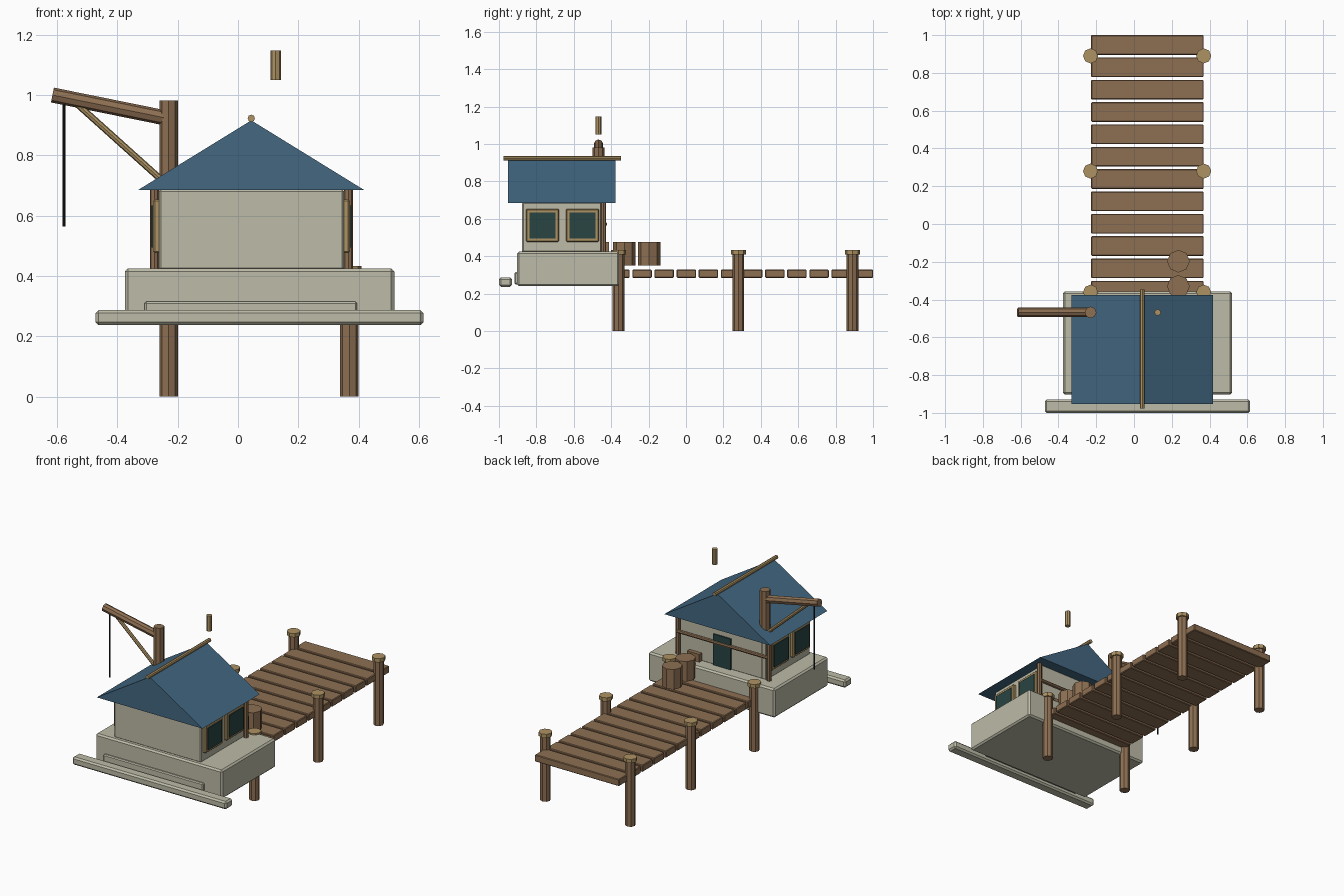
import bpy
import bmesh
from mathutils import Vector

default = bpy.data.objects.get("Cube")
if default:
    bpy.data.objects.remove(default, do_unlink=True)


def material(name, rgb):
    mat = bpy.data.materials.new(name)
    mat.use_nodes = True
    mat.diffuse_color = (*rgb, 1)
    mat.node_tree.nodes["Principled BSDF"].inputs["Base Color"].default_value = (*rgb, 1)
    return mat


STONE = material("pale stone", (0.51, 0.50, 0.39))
WOOD = material("brown wood", (0.27, 0.16, 0.085))
TAN = material("light timber", (0.42, 0.29, 0.125))
BLUE = material("blue roof", (0.056, 0.137, 0.22))
GLASS = material("dark teal", (0.021, 0.058, 0.055))
ROPE = material("dark rope", (0.01, 0.013, 0.01))


def finish(name, bm, mat):
    bmesh.ops.recalc_face_normals(bm, faces=bm.faces)
    mesh = bpy.data.meshes.new(name)
    bm.to_mesh(mesh)
    bm.free()
    mesh.materials.append(mat)
    obj = bpy.data.objects.new(name, mesh)
    bpy.context.collection.objects.link(obj)
    return obj


def box(name, xs, ys, zs, mat, bevel=0.0):
    """Box given by its extents on each axis."""
    bm = bmesh.new()
    bmesh.ops.create_cube(bm, size=1)
    for v in bm.verts:
        v.co = Vector([(a + b) / 2 + c * (b - a) for (a, b), c in zip((xs, ys, zs), v.co)])
    obj = finish(name, bm, mat)
    if bevel:
        mod = obj.modifiers.new("bevel", "BEVEL")
        mod.width = bevel
        mod.segments = 1
    return obj


def rod(name, start, end, radius, mat, sides=8):
    """Faceted cylinder between two points."""
    start, end = Vector(start), Vector(end)
    axis = end - start
    bm = bmesh.new()
    bmesh.ops.create_cone(bm, cap_ends=True, segments=sides, radius1=radius,
                          radius2=radius, depth=axis.length)
    obj = finish(name, bm, mat)
    obj.location = (start + end) / 2
    obj.rotation_mode = "QUATERNION"
    obj.rotation_quaternion = Vector((0, 0, 1)).rotation_difference(axis)
    return obj


# Stone base with its front steps
box("foundation", (-0.375, 0.518), (-0.903, -0.357), (0.24, 0.425), STONE, 0.01)
box("front_step", (-0.31, 0.395), (-0.918, -0.88), (0.25, 0.315), STONE, 0.006)
box("front_sill", (-0.472, 0.615), (-1.0, -0.93), (0.237, 0.287), STONE, 0.01)

# Hut walls
box("walls", (-0.262, 0.352), (-0.877, -0.438), (0.42, 0.688), STONE, 0.007)

# Gabled roof prism and ridge pole
MID = 0.044
bm = bmesh.new()
front = [bm.verts.new((x, -0.952, z)) for x, z in ((-0.33, 0.686), (0.417, 0.686), (MID, 0.916))]
gable = bm.faces.new(front)
ext = bmesh.ops.extrude_face_region(bm, geom=[gable], use_keep_orig=True)
for v in ext["geom"]:
    if isinstance(v, bmesh.types.BMVert):
        v.co.y = -0.377
finish("roof", bm, BLUE)
rod("ridge_pole", (MID, -0.977, 0.923), (MID, -0.348, 0.923), 0.012, TAN)

# Two windows on each side wall
for side, sign, wall in (("left", 1, 0.352), ("right", -1, -0.262)):
    for label, y in (("front", -0.767), ("back", -0.553)):
        frame_x = sorted((wall - sign * 0.01, wall + sign * 0.019))
        pane_x = sorted((wall, wall + sign * 0.024))
        box(f"{side}_{label}_window_frame", frame_x, (y - 0.088, y + 0.088),
            (0.476, 0.654), TAN, 0.006)
        box(f"{side}_{label}_window_pane", pane_x, (y - 0.07, y + 0.07), (0.494, 0.634), GLASS)

# Back porch: corner posts, rail, door and small crate
for side, x in (("left", 0.366), ("right", -0.277)):
    rod(f"{side}_porch_post", (x, -0.442, 0.42), (x, -0.442, 0.69), 0.015, WOOD)
rod("porch_rail", (-0.277, -0.432, 0.572), (0.366, -0.432, 0.572), 0.011, WOOD)
box("door", (-0.015, 0.11), (-0.445, -0.429), (0.425, 0.622), GLASS)
box("small_crate", (0.195, 0.28), (-0.455, -0.412), (0.42, 0.475), WOOD)

# Deck planks
for i in range(12):
    y = 0.948 - i * 0.1183
    box(f"deck_plank_{i + 1}", (-0.227, 0.368), (y - 0.052, y + 0.052), (0.285, 0.329), WOOD, 0.004)

# Piles with caps
for row, y in enumerate((-0.361, 0.28, 0.89)):
    for side, x in (("left", 0.369), ("right", -0.23)):
        rod(f"{side}_pile_{row + 1}", (x, y, 0), (x, y, 0.415), 0.031, WOOD)
        rod(f"{side}_pile_cap_{row + 1}", (x, y, 0.41), (x, y, 0.434), 0.04, TAN)

# Barrels
for i, y in enumerate((-0.33, -0.197)):
    rod(f"barrel_{i + 1}", (0.235, y, 0.35), (0.235, y, 0.477), 0.06, WOOD)

# Hoist crane
CY = -0.468
rod("crane_mast", (-0.23, CY, 0.42), (-0.23, CY, 0.982), 0.031, WOOD)
rod("crane_boom", (-0.615, CY, 1.0), (-0.225, CY, 0.921), 0.025, WOOD)
rod("crane_brace", (-0.53, CY, 0.967), (-0.235, CY, 0.702), 0.011, TAN)
rod("crane_rope", (-0.577, CY, 0.565), (-0.577, CY, 0.98), 0.005, ROPE)

# Chimney pipe above the roof
rod("chimney_pipe", (0.125, CY, 1.05), (0.125, CY, 1.148), 0.017, TAN)
